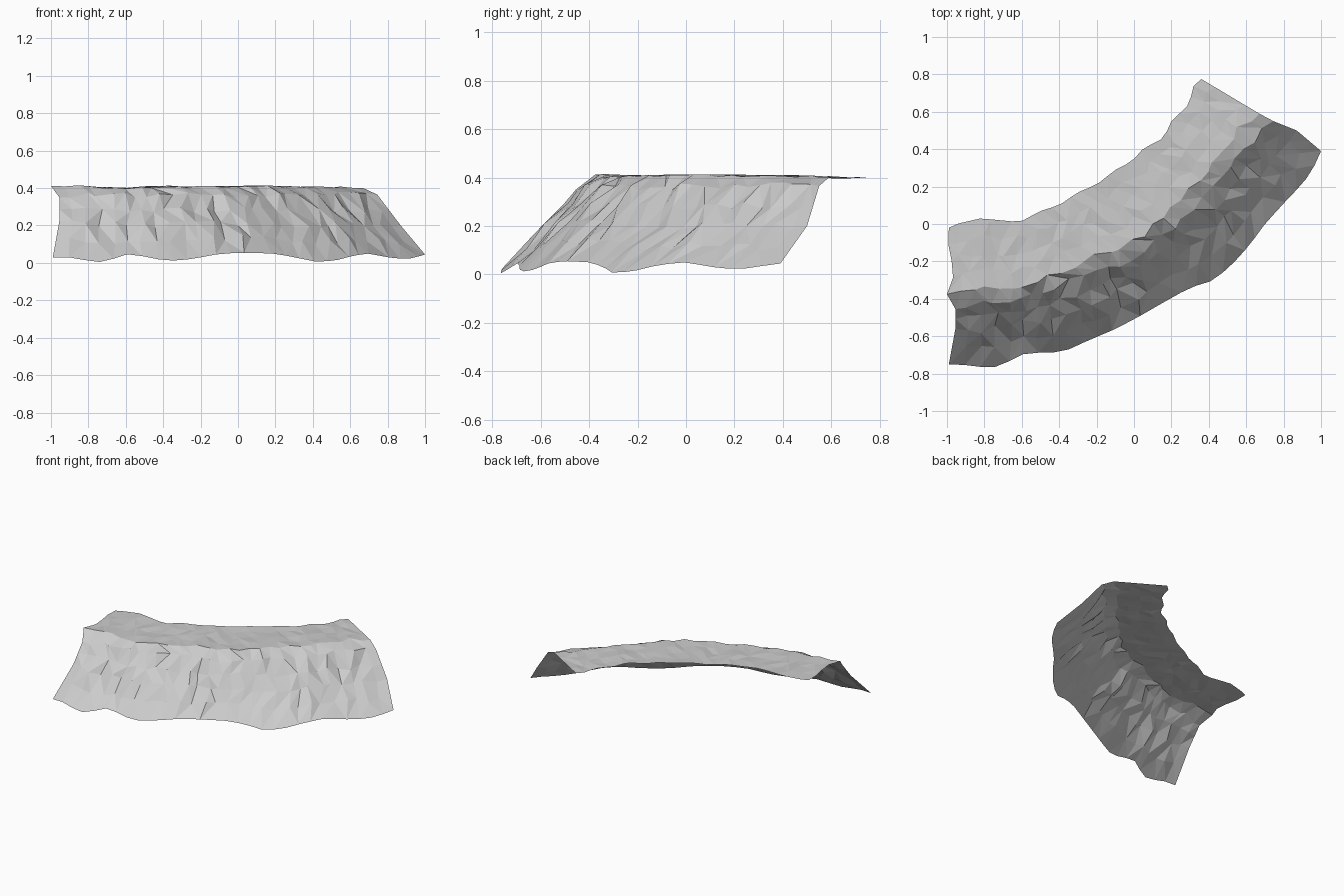
import bpy, bmesh, random
from mathutils import Vector

random.seed(4)
COLS = 30

# Guide lines running left to right along the cliff
back = [(-.99, -.02, .405), (-.95, 0, .405), (-.82, .03, .41), (-.61, .01, .40), (-.5, .07, .41),
        (-.4, .1, .41), (-.3, .17, .405), (-.2, .21, .41), (-.1, .29, .41), (-.01, .335, .41),
        (.05, .405, .41), (.16, .46, .41), (.2, .55, .405), (.295, .64, .40), (.32, .745, .40), (.36, .775, .40)]
crest = [(-1, -.375, .412), (-.86, -.35, .412), (-.63, -.34, .40), (-.42, -.26, .405), (-.25, -.19, .41),
         (-.08, -.15, .405), (.06, -.04, .41), (.18, .07, .41), (.32, .21, .405), (.45, .36, .41),
         (.55, .49, .405), (.67, .59, .40)]
rim = [(-.955, -.455, .35), (-.8, -.42, .365), (-.62, -.40, .36), (-.4, -.33, .355), (-.2, -.25, .365),
       (-.05, -.21, .355), (.1, -.1, .365), (.24, .02, .36), (.38, .15, .365), (.52, .31, .365),
       (.63, .44, .37), (.745, .55, .365)]
middle = [(-.955, -.56, .225), (-.8, -.575, .20), (-.6, -.53, .21), (-.39, -.49, .20), (-.15, -.4, .21),
          (.05, -.295, .215), (.25, -.16, .20), (.43, -.04, .20), (.58, .13, .21), (.7, .29, .2),
          (.8, .42, .2), (.87, .5, .2)]
foot = [(-.99, -.75, .03), (-.88, -.755, .03), (-.78, -.77, .005), (-.72, -.76, .005), (-.58, -.69, .05),
        (-.38, -.685, .01), (-.25, -.625, .02), (-.12, -.57, .045), (0, -.51, .055), (.2, -.395, .05),
        (.3, -.34, .03), (.43, -.3, .004), (.53, -.21, .015), (.62, -.11, .04), (.7, 0, .05),
        (.8, .11, .03), (.9, .215, .02), (.95, .28, .03), (1, .39, .045)]


def resample(line, n):
    """Evenly spaced points along a polyline."""
    pts = [Vector(p) for p in line]
    lengths = [(b - a).length for a, b in zip(pts, pts[1:])]
    total, out = sum(lengths), []
    for i in range(n):
        d, k = total * i / (n - 1), 0
        while k < len(lengths) - 1 and d > lengths[k]:
            d -= lengths[k]
            k += 1
        out.append(pts[k].lerp(pts[k + 1], min(1, d / lengths[k])))
    return out


rails = [resample(r, COLS) for r in (back, crest, rim, middle, foot)]
splits = [4, 1, 2, 2]          # strips between neighbouring guide lines
rows = []
for a, b, n in zip(rails, rails[1:], splits):
    rows += [[p.lerp(q, s / n) for p, q in zip(a, b)] for s in range(n)]
rows.append(rails[-1])

# Rough up the inside, pinch the left end of the plateau
last = len(rows) - 1
for j, row in enumerate(rows):
    for i, p in enumerate(row):
        if 0 < j < last and 0 < i < COLS - 1:
            p.x += random.uniform(-.018, .018)
            p.y += random.uniform(-.018, .018)
            p.z += random.uniform(-.006, .004) if j <= 4 else random.uniform(-.015, .015)
            p.z = min(p.z, .415)
rows[2][0].x += .02
rows[3][0].x += .03

# Faceted open sheet
bm = bmesh.new()
grid = [[bm.verts.new(p) for p in row] for row in rows]
for j in range(last):
    for i in range(COLS - 1):
        a, b = grid[j][i], grid[j][i + 1]
        c, d = grid[j + 1][i + 1], grid[j + 1][i]
        if random.random() < .5:
            tris = ((a, d, c), (a, c, b))
        else:
            tris = ((a, d, b), (b, d, c))
        for t in tris:
            bm.faces.new(t)
mesh = bpy.data.meshes.new("cliff_ledge")
bm.to_mesh(mesh)
bm.free()
bpy.context.collection.objects.link(bpy.data.objects.new("cliff_ledge", mesh))
